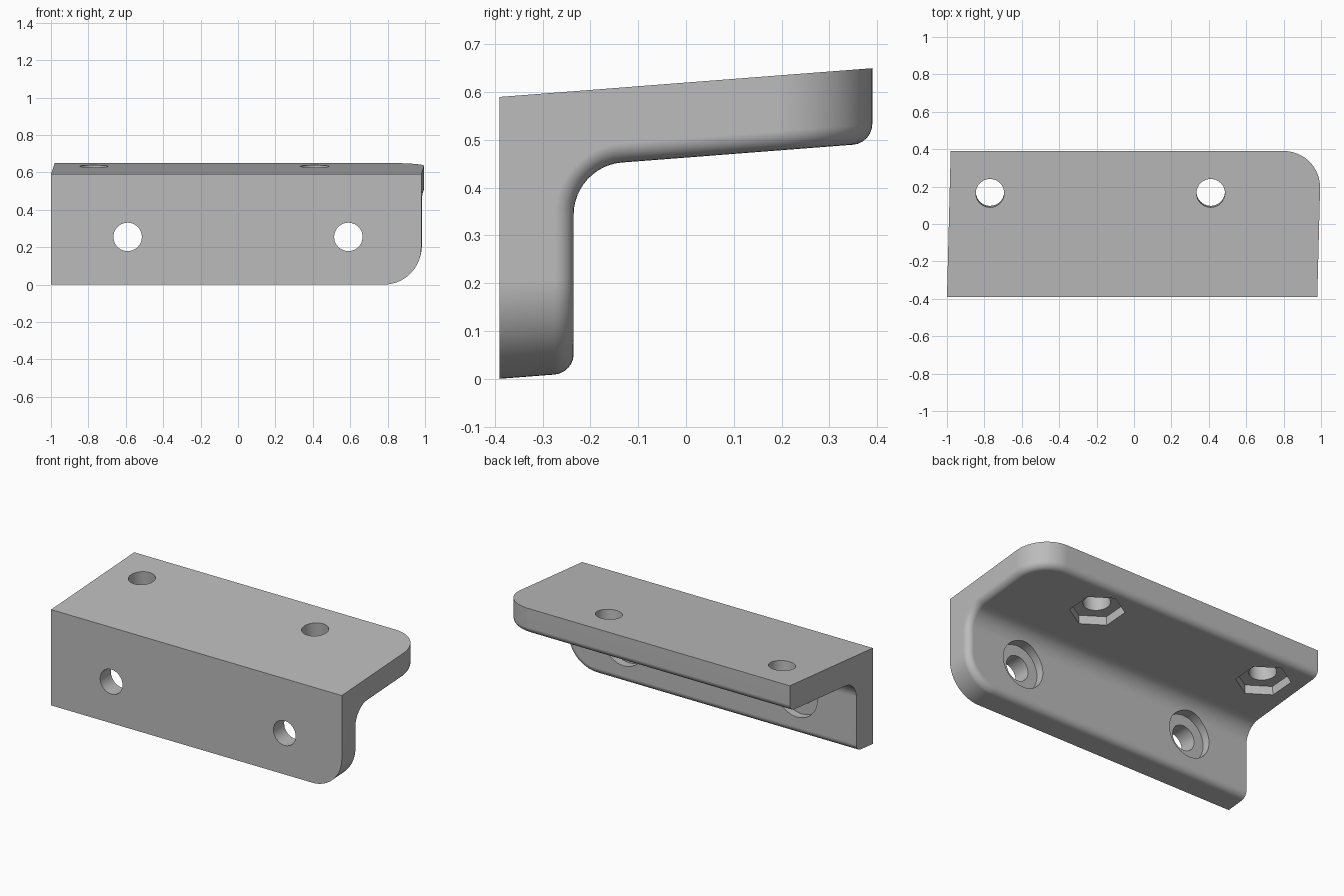
import bpy, bmesh, math
from mathutils import Matrix, Vector

if "Cube" in bpy.data.objects:
    bpy.data.objects.remove(bpy.data.objects["Cube"])

SLOPE, SKEW = 0.077, 0.0256            # lean of the top plate, skew of the ends
X0, X1, Y0, Y1, H = -1.0, 0.98, -0.39, 0.39, 0.59
YI, ZI = -0.235, 0.433                 # inner faces of the two plates

steel = bpy.data.materials.new("grey_steel")
steel.diffuse_color = (0.5, 0.5, 0.5, 1)
steel.use_nodes = True
steel.node_tree.nodes["Principled BSDF"].inputs["Base Color"].default_value = steel.diffuse_color


def near(a, b):
    return abs(a - b) < 1e-4


def round_edges(bm, test, size, segments):
    edges = [e for e in bm.edges if test(e)]
    bmesh.ops.bevel(bm, geom=edges, offset=size, offset_type='OFFSET',
                    segments=segments, profile=0.5, affect='EDGES', clamp_overlap=False)
    bm.normal_update()


def along(**where):
    """Edges whose two ends share the given coordinates."""
    return lambda e: all(near(getattr(v.co, k), c) for v in e.verts for k, c in where.items())


# L-shaped body, extruded along x
bm = bmesh.new()
profile = [(Y0, 0), (YI, 0), (YI, ZI), (Y1, ZI), (Y1, H), (Y0, H)]
face = bm.faces.new([bm.verts.new((X0, y, z)) for y, z in profile])
ext = bmesh.ops.extrude_face_region(bm, geom=[face])
bmesh.ops.translate(bm, vec=(X1 - X0, 0, 0),
                    verts=[g for g in ext["geom"] if isinstance(g, bmesh.types.BMVert)])
bmesh.ops.recalc_face_normals(bm, faces=bm.faces)

# Inner fillet and the two large corners at the right end
round_edges(bm, along(y=YI, z=ZI), 0.10, 12)
round_edges(bm, along(x=X1, y=Y1), 0.20, 16)
round_edges(bm, along(x=X1, z=0), 0.20, 16)


# Soft rim around the inside, except along the left end
def is_inner(f):
    n, c = f.normal, f.calc_center_median()
    return (abs(n.x) < 1e-3 and n.y > -1e-3 and n.z < 1e-3
            and not near(c.y, Y1) and not near(c.z, 0))


def is_rim(e):
    if all(near(v.co.x, X0) for v in e.verts):
        return False
    return len(e.link_faces) == 2 and is_inner(e.link_faces[0]) != is_inner(e.link_faces[1])


round_edges(bm, is_rim, 0.04, 6)

# Lean the top plate and skew the ends
for v in bm.verts:
    d = v.co.y - Y0
    v.co.z += SLOPE * d
    v.co.x += SKEW * d
mesh = bpy.data.meshes.new("bracket")
bm.to_mesh(mesh)
bm.free()
bracket = bpy.data.objects.new("bracket", mesh)
bpy.context.collection.objects.link(bracket)
mesh.materials.append(steel)
bpy.context.view_layer.objects.active = bracket
bracket.select_set(True)


def drill(centre, axis, radius, sides, depth):
    """Cut a round or six-sided hole centred on a point."""
    rot = Vector((0, 0, 1)).rotation_difference(Vector(axis)).to_matrix().to_4x4()
    b = bmesh.new()
    bmesh.ops.create_cone(b, cap_ends=True, segments=sides, radius1=radius, radius2=radius,
                          depth=depth, matrix=Matrix.Translation(centre) @ rot)
    me = bpy.data.meshes.new("cutter")
    b.to_mesh(me)
    b.free()
    me.materials.append(steel)
    cutter = bpy.data.objects.new("cutter", me)
    cutter.hide_render = True
    bpy.context.collection.objects.link(cutter)
    mod = bracket.modifiers.new("drill", 'BOOLEAN')
    mod.operation, mod.solver, mod.object = 'DIFFERENCE', 'EXACT', cutter
    bpy.ops.object.modifier_apply(modifier=mod.name)
    bpy.data.objects.remove(cutter)


# Front plate: bolt holes with round counterbores at the back
for x in (-0.59, 0.59):
    drill((x, -0.31, 0.255), (0, 1, 0), 0.076, 40, 0.4)
    drill((x, YI, 0.255), (0, 1, 0), 0.14, 40, 0.10)

# Top plate: bolt holes with six-sided nut pockets underneath
up = Vector((0, -SLOPE, 1)).normalized()
for x in (-0.77, 0.41):
    top = Vector((x, 0.165, H + SLOPE * (0.165 - Y0)))
    drill(top - up * 0.08, up, 0.076, 40, 0.4)
    turn = top - up * (H - ZI)
    drill(turn, up, 0.153, 6, 0.11)

bpy.ops.object.shade_smooth_by_angle(angle=math.radians(30))
weighted = bracket.modifiers.new("even_shading", 'WEIGHTED_NORMAL')
weighted.keep_sharp = True
